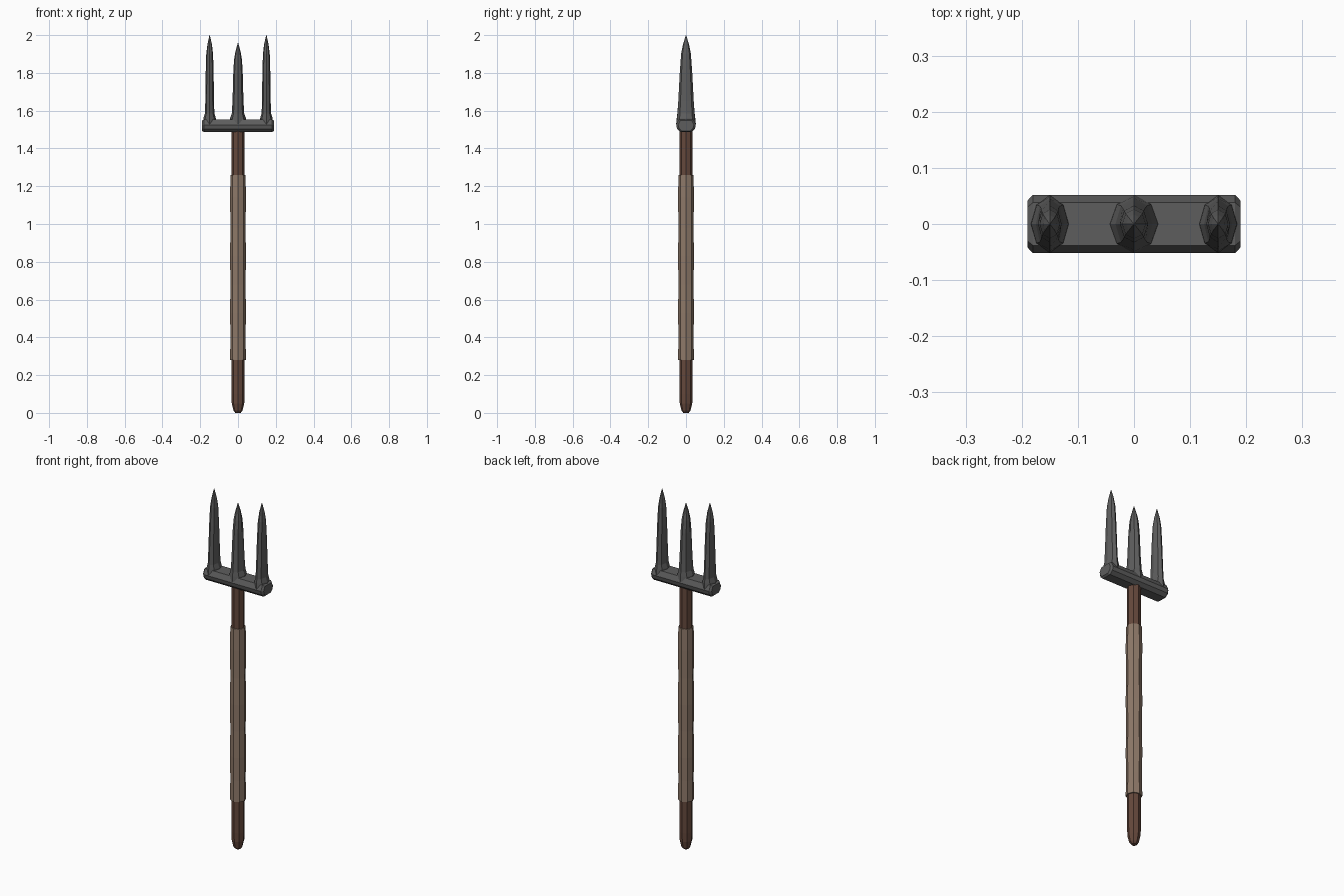
import bpy, bmesh, math

if "Cube" in bpy.data.objects:
    bpy.data.objects.remove(bpy.data.objects["Cube"])


def material(name, rgb):
    m = bpy.data.materials.new(name)
    m.diffuse_color = (*rgb, 1)
    m.use_nodes = True
    m.node_tree.nodes["Principled BSDF"].inputs["Base Color"].default_value = m.diffuse_color
    return m


def loft(name, rings, mat):
    """Skin a list of equal-length closed rings and cap both ends."""
    bm = bmesh.new()
    rows = [[bm.verts.new(p) for p in ring] for ring in rings]
    n = len(rows[0])
    for a, b in zip(rows, rows[1:]):
        for i in range(n):
            j = (i + 1) % n
            bm.faces.new((a[i], a[j], b[j], b[i]))
    bm.faces.new(rows[0])
    bm.faces.new(rows[-1])
    bmesh.ops.recalc_face_normals(bm, faces=bm.faces)
    mesh = bpy.data.meshes.new(name)
    bm.to_mesh(mesh)
    bm.free()
    obj = bpy.data.objects.new(name, mesh)
    mesh.materials.append(mat)
    bpy.context.collection.objects.link(obj)
    return obj


def upright(name, profile, mat, x=0.0, sides=8):
    """Vertical loft from (z, x radius, y radius) rows."""
    ang = [math.tau * i / sides for i in range(sides)]
    return loft(name, [[(x + rx * math.cos(a), ry * math.sin(a), z) for a in ang]
                       for z, rx, ry in profile], mat)


wood = material("wood", (0.13, 0.065, 0.045))
wrap = material("wrap", (0.27, 0.19, 0.14))
metal = material("metal", (0.11, 0.11, 0.11))

# Wooden shaft with a rounded butt
shaft = [(0.0, 0.014), (0.012, 0.024), (0.05, 0.033), (0.10, 0.035), (1.50, 0.035)]
upright("shaft", [(z, r, r) for z, r in shaft], wood)

# Wrapped grip with slight swells
grip = [(0.28, 0.042), (0.40, 0.040), (0.53, 0.042), (0.68, 0.040), (0.83, 0.042),
        (0.98, 0.040), (1.14, 0.042), (1.26, 0.040)]
upright("grip", [(z, r, r) for z, r in grip], wrap)

# Crossbar with chamfered ends
section = [(0.028, -0.037), (0.047, -0.020), (0.052, 0.002), (0.038, 0.031),
           (-0.038, 0.031), (-0.052, 0.002), (-0.047, -0.020), (-0.028, -0.037)]
stations = [(-0.19, 0.8), (-0.18, 1), (0, 1), (0.18, 1), (0.19, 0.8)]
loft("crossbar", [[(x, y * s, 1.523 + z * s) for y, z in section]
                  for x, s in stations], metal)

# Outer tines, flared where they join the bar
outer = [(1.53, 0.036, 0.051), (1.56, 0.033, 0.048), (1.585, 0.025, 0.045),
         (1.65, 0.023, 0.041), (1.80, 0.021, 0.033), (1.90, 0.018, 0.026),
         (1.95, 0.012, 0.016), (2.0, 0.001, 0.001)]
for side, x in (("left", -0.15), ("right", 0.15)):
    upright("tine_" + side, outer, metal, x)

# Centre tine
centre = [(1.53, 0.047, 0.052), (1.56, 0.042, 0.049), (1.585, 0.033, 0.046),
          (1.65, 0.029, 0.041), (1.80, 0.025, 0.033), (1.87, 0.021, 0.026),
          (1.91, 0.014, 0.017), (1.96, 0.001, 0.001)]
upright("tine_centre", centre, metal)
